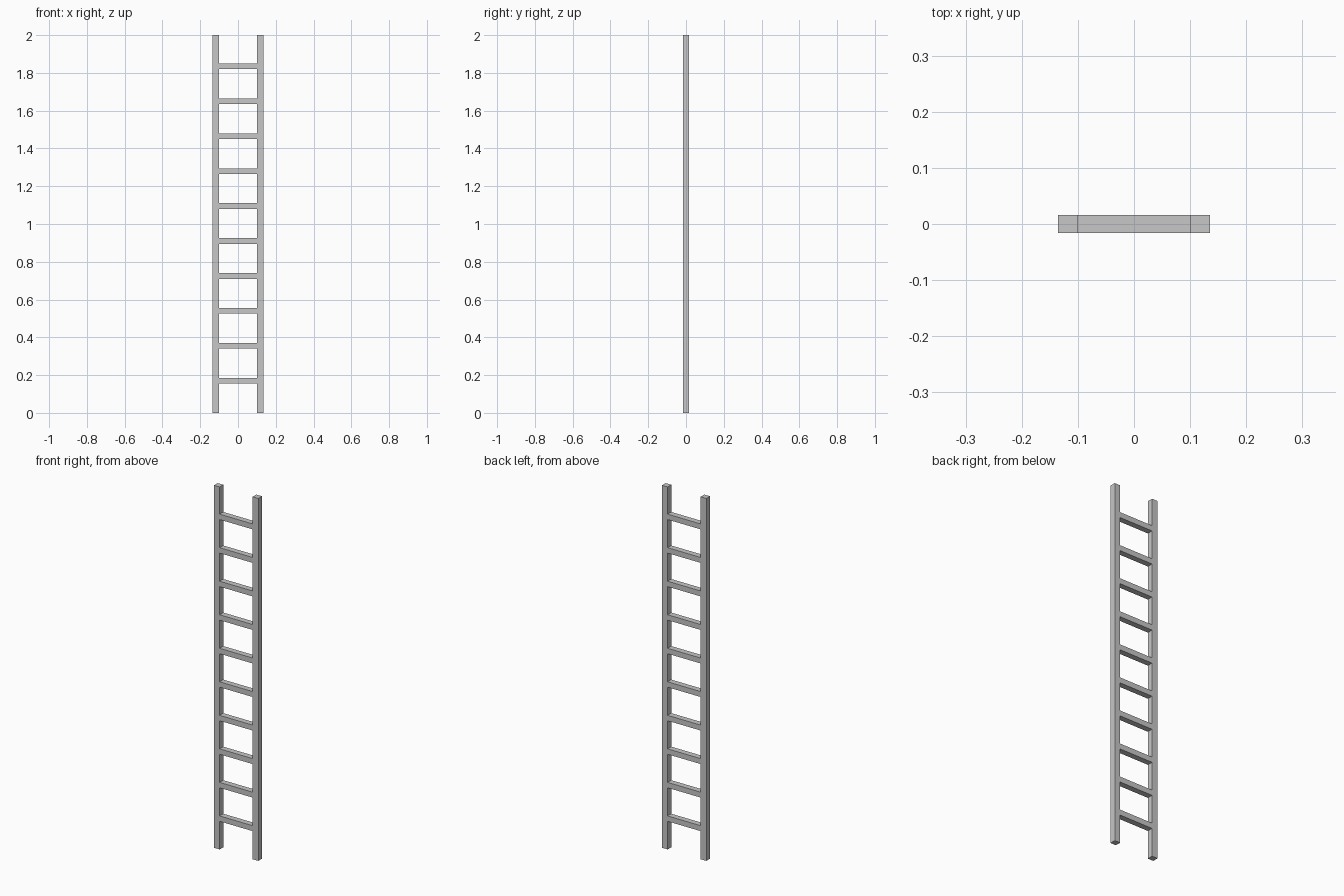
import bpy

cube = bpy.data.objects.get("Cube")
if cube:
    bpy.data.objects.remove(cube, do_unlink=True)

# Single light grey metal colour
grey = bpy.data.materials.new("light_grey_metal")
grey.use_nodes = True
colour = (0.57, 0.57, 0.57, 1)
grey.diffuse_color = colour
grey.node_tree.nodes["Principled BSDF"].inputs["Base Color"].default_value = colour

HEIGHT, HALF_WIDTH, DEPTH = 2.0, 0.135, 0.032
RAIL = 0.034
RUNGS, FIRST, SPACING, THICK = 10, 0.17, 0.185, 0.03


def box(name, centre, size):
    bpy.ops.mesh.primitive_cube_add(size=1, location=centre)
    ob = bpy.context.object
    ob.name = name
    ob.scale = size
    bpy.ops.object.transform_apply(location=False, rotation=False, scale=True)
    ob.data.materials.append(grey)


# Upright rails
for name, side in (("left_rail", 1), ("right_rail", -1)):
    box(name, (side * (HALF_WIDTH - RAIL / 2), 0, HEIGHT / 2), (RAIL, DEPTH, HEIGHT))

# Rungs, flush with the rails
for i in range(RUNGS):
    box(f"rung_{i + 1}", (0, 0, FIRST + i * SPACING),
        (2 * (HALF_WIDTH - RAIL), DEPTH, THICK))
